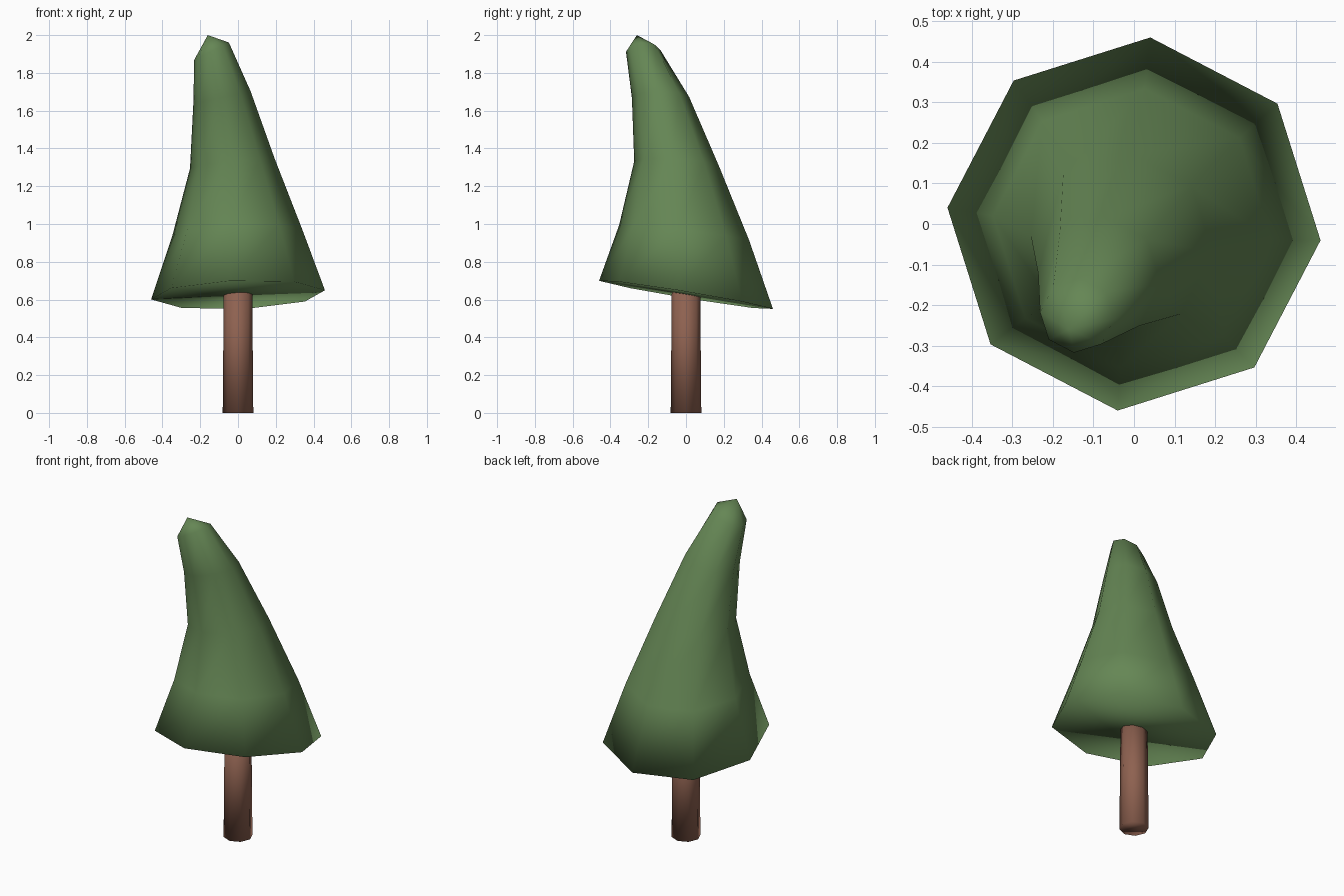
import bpy, bmesh
from math import cos, sin, radians

if "Cube" in bpy.data.objects:
    bpy.data.objects.remove(bpy.data.objects["Cube"])

SIDES = 8

def material(name, color):
    m = bpy.data.materials.new(name)
    m.diffuse_color = color
    m.use_nodes = True
    m.node_tree.nodes["Principled BSDF"].inputs["Base Color"].default_value = m.diffuse_color
    return m

def loft(name, rings, mat, turn=0.0, tip=None):
    """Skin a stack of tilted rings: (cx, cy, cz, radius, slope_x, slope_y)."""
    bm = bmesh.new()
    loops = []
    for cx, cy, cz, r, sx, sy in rings:
        loop = []
        for i in range(SIDES):
            a = radians(turn + 360 * i / SIDES)
            dx, dy = r * cos(a), r * sin(a)
            loop.append(bm.verts.new((cx + dx, cy + dy, cz + sx * dx + sy * dy)))
        loops.append(loop)
    for lo, hi in zip(loops, loops[1:]):
        for i in range(SIDES):
            j = (i + 1) % SIDES
            bm.faces.new((lo[i], lo[j], hi[j], hi[i]))
    bm.faces.new(loops[0][::-1])
    if tip:
        top = bm.verts.new(tip)
        for i in range(SIDES):
            bm.faces.new((loops[-1][i], loops[-1][(i + 1) % SIDES], top))
    else:
        bm.faces.new(loops[-1])
    bmesh.ops.recalc_face_normals(bm, faces=bm.faces)
    for f in bm.faces:
        f.smooth = True
    mesh = bpy.data.meshes.new(name)
    bm.to_mesh(mesh)
    bm.free()
    mesh.materials.append(mat)
    ob = bpy.data.objects.new(name, mesh)
    bpy.context.collection.objects.link(ob)
    return ob

green = material("foliage_green", (0.13, 0.24, 0.09, 1))
brown = material("bark_brown", (0.27, 0.12, 0.08, 1))

# Trunk: slightly tapered octagonal post, ending just inside the crown
loft("trunk", [(0, 0, 0, 0.081, 0, 0), (0, 0, 0.68, 0.075, 0, 0)], brown, turn=0)

# Crown: bent cone with tilted rings leaning to the front left
loft("crown", [
    (0.0, 0.0, 0.625, 0.462, 0.038, -0.165),
    (-0.004, -0.01, 0.955, 0.345, 0.04, -0.12),
    (-0.03, -0.05, 1.32, 0.225, 0.11, -0.065),
    (-0.085, -0.135, 1.67, 0.152, 0.22, 0.0),
    (-0.14, -0.226, 1.915, 0.092, 0.5, 0.0),
], green, turn=-5, tip=(-0.16, -0.26, 2.0))
